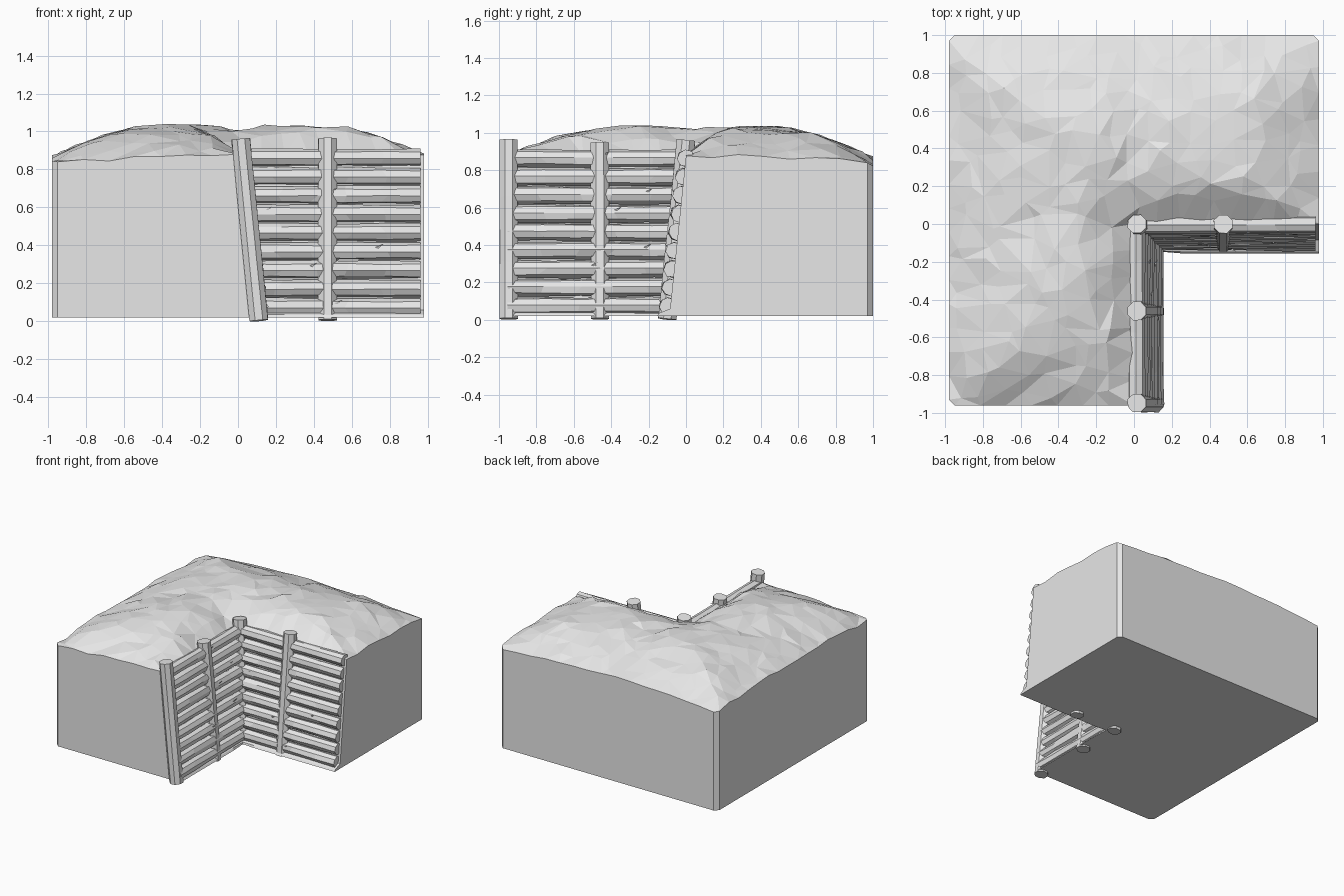
import bpy, bmesh, random
from math import sin, cos, pi, exp, hypot
from mathutils import Vector
from mathutils.geometry import delaunay_2d_cdt

random.seed(7)
if "Cube" in bpy.data.objects:
    bpy.data.objects.remove(bpy.data.objects["Cube"])

grey = bpy.data.materials.new("plain_grey")
grey.use_nodes = True
colour = (0.8, 0.8, 0.8, 1)
grey.diffuse_color = colour
grey.node_tree.nodes["Principled BSDF"].inputs["Base Color"].default_value = colour


def finish(bm, name):
    bmesh.ops.recalc_face_normals(bm, faces=bm.faces[:])
    mesh = bpy.data.meshes.new(name)
    bm.to_mesh(mesh)
    bm.free()
    mesh.materials.append(grey)
    obj = bpy.data.objects.new(name, mesh)
    bpy.context.collection.objects.link(obj)
    return obj


# Ground height: low rims, rounded banks, a dip between the mounds
def height(x, y):
    d_out = max(0, min(x + 0.98, 1 - y, 1 - x if y > 0 else 2, y + 0.97 if x < 0 else 2))
    d_in = hypot(min(x, 0), max(y, 0))
    f = min(d_out / 0.58, (d_in + 0.03) / 0.34, 1)
    corner = max(0, abs(x) + abs(y) - 1.4) * 0.06
    dip = 0.03 * (exp(-(x / 0.1) ** 2) + exp(-(y / 0.1) ** 2)) * f
    return 0.865 - corner + 0.165 * sin(f * pi / 2) - dip


# Subdivided L-shaped outline
corners = [(-0.98, -0.93), (-0.95, -0.96), (0, -0.96), (0, 0), (0.98, 0),
           (0.98, 0.97), (0.95, 1), (-0.95, 1), (-0.98, 0.97)]
points = []
for i, a in enumerate(corners):
    a, b = Vector(a), Vector(corners[(i + 1) % len(corners)])
    steps = max(1, round((b - a).length / 0.13))
    points += [a.lerp(b, k / steps) for k in range(steps)]
rim = len(points)

# Scattered points inside give irregular facets
for i in range(17):
    for j in range(17):
        x = -0.9 + i * 0.1125 + random.uniform(-0.045, 0.045)
        y = -0.89 + j * 0.1125 + random.uniform(-0.045, 0.045)
        if not (x > -0.06 and y < 0.06):
            points.append(Vector((x, y)))
edges = [(i, (i + 1) % rim) for i in range(rim)]
flat = delaunay_2d_cdt(points, edges, [], 1, 1e-5)

bm = bmesh.new()
verts = []
for i, p in enumerate(flat[0]):
    bump = random.uniform(-0.012, 0.012)
    verts.append(bm.verts.new((p.x, p.y, height(p.x, p.y) + bump)))
for f in flat[2]:
    bm.faces.new([verts[i] for i in f])

# Sides: the cut inside the corner leans out and ends in a small foot
last = 0
for z, shift in ((0.06, 0.085), (0.035, 0.145), (0.02, 0.155)):
    border = [e for e in bm.edges if e.is_boundary]
    new = bmesh.ops.extrude_edge_only(bm, edges=border)["geom"]
    for v in [g for g in new if isinstance(g, bmesh.types.BMVert)]:
        x, y = v.co.x, v.co.y
        if abs(x - last) < 1e-3 and y < 1e-3 - last:
            v.co.x = shift
        if abs(y + last) < 1e-3 and x > last - 1e-3:
            v.co.y = -shift
        v.co.z = z
    last = shift
bmesh.ops.contextual_create(bm, geom=[e for e in bm.edges if e.is_boundary])
finish(bm, "ground")


# Rough round timber between two points, with optional splinters
def timber(name, a, b, radius, rings, rough, splinters=0):
    a, b = Vector(a), Vector(b)
    axis = (b - a).normalized()
    u = axis.cross(Vector((0.3, 0.3, 1) if abs(axis.z) < 0.8 else (0, 1, 0))).normalized()
    w = axis.cross(u)
    bm = bmesh.new()
    loops = []
    for k in range(rings + 1):
        centre = a.lerp(b, k / rings)
        loop = []
        for s in range(8):
            t = (s + 0.5) * pi / 4
            r = radius * (1 + random.uniform(-rough, rough))
            along = random.uniform(-0.03, 0.03) if 0 < k < rings else 0
            loop.append(bm.verts.new(centre + (u * cos(t) + w * sin(t)) * r + axis * along))
        loops.append(loop)
    for p, q in zip(loops, loops[1:]):
        for s in range(8):
            n = (s + 1) % 8
            bm.faces.new((p[s], p[n], q[n], q[s]))
    bm.faces.new(loops[0])
    bm.faces.new(loops[-1])
    for _ in range(splinters):
        base = a.lerp(b, random.uniform(0.1, 0.9))
        out = Vector((0, -1, 0.3)) if abs(axis.x) > 0.5 else Vector((1, 0, 0.3))
        base += out.normalized() * radius * 0.85
        tip = bm.verts.new(base + axis * 0.04 + out * 0.015 + Vector((0, 0, 0.02)))
        foot = [bm.verts.new(base + d) for d in (axis * 0.012, Vector((0, 0, 0.008)), -out * 0.012)]
        for i in range(3):
            bm.faces.new((tip, foot[i], foot[(i + 1) % 3]))
        bm.faces.new(foot)
    return finish(bm, name)


# Two leaning walls of nine stacked logs each
for i in range(9):
    z = 0.075 + i * 0.0985
    lean = 0.1 - 0.1 * z
    lean = 0.095 - 0.095 * (z - 0.075) / 0.79
    few = 1 if i % 3 != 1 else 0
    timber("left_wall_log", (0.02, -lean, z), (0.962, -lean, z), 0.047, 5, 0.09, few)
    timber("front_wall_log", (lean + 0.015, -0.955, z), (lean + 0.015, -0.01, z), 0.047, 5, 0.09, few)

# Leaning posts: corner, two along the front wall, one along the left wall
posts = {
    "corner_post": ((0.11, -0.1, 0.005), (0.015, 0, 0.955)),
    "front_wall_middle_post": ((0.11, -0.46, 0.006), (0.015, -0.46, 0.945)),
    "front_wall_end_post": ((0.11, -0.948, 0.006), (0.015, -0.948, 0.962)),
    "left_wall_middle_post": ((0.472, -0.1, 0.006), (0.472, 0, 0.962)),
}
for name, (foot, head) in posts.items():
    timber(name, foot, head, 0.053, 3, 0.03)
